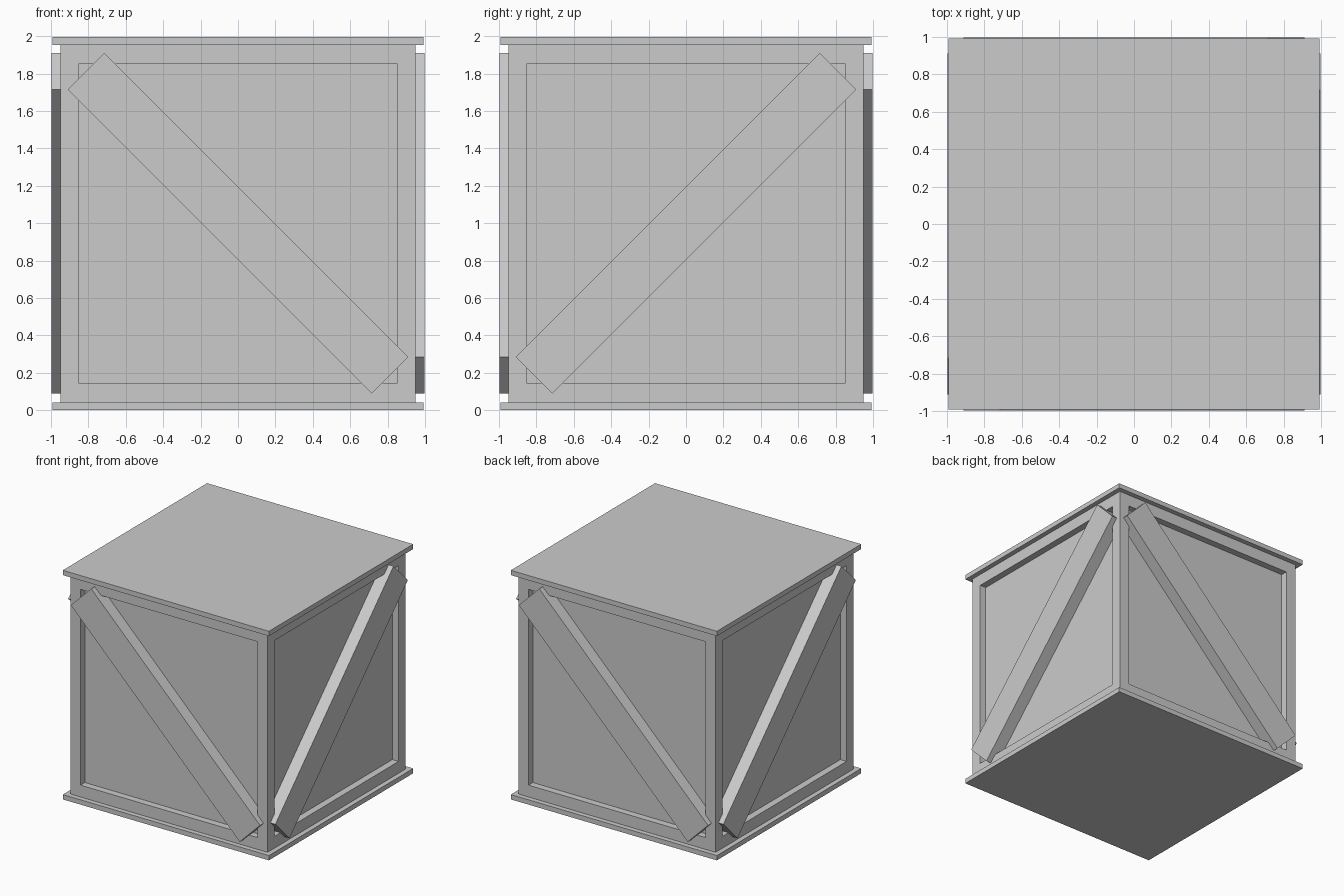
import bpy, bmesh
from math import radians
from mathutils import Matrix

if "Cube" in bpy.data.objects:
    bpy.data.objects.remove(bpy.data.objects["Cube"])

HALF = 0.95      # half width of the crate body
MID = 0.9975     # mid height
RECESS = 0.06    # depth of the side panels


def finish(bm, name):
    bmesh.ops.recalc_face_normals(bm, faces=bm.faces)
    mesh = bpy.data.meshes.new(name)
    bm.to_mesh(mesh)
    bm.free()
    obj = bpy.data.objects.new(name, mesh)
    bpy.context.collection.objects.link(obj)
    return obj


def box(name, size, matrix):
    bm = bmesh.new()
    bmesh.ops.create_cube(bm, size=1)
    bm.transform(matrix @ Matrix.Diagonal((*size, 1)))
    return finish(bm, name)


# Body: cube with a framed, recessed panel on each of its four sides
bm = bmesh.new()
bmesh.ops.create_cube(bm, size=2 * HALF)
bm.normal_update()
corners = list(bm.verts)
sides = [f for f in bm.faces if abs(f.normal.z) < 0.5]
bmesh.ops.inset_individual(bm, faces=sides, thickness=HALF - 0.812, depth=-RECESS)
# Square jambs: the frame stays on the outer plane, the panel sits behind it
for f in sides:
    n = f.normal.copy()
    bmesh.ops.translate(bm, verts=f.verts, vec=n * RECESS)
ret = [bmesh.ops.extrude_discrete_faces(bm, faces=[f])["faces"][0] for f in sides]
for f in ret:
    f.normal_update()
    bmesh.ops.translate(bm, verts=f.verts, vec=-f.normal * RECESS)
for v in corners:
    v.co.z *= 0.957 / HALF
bm.transform(Matrix.Translation((0, 0, MID)))
finish(bm, "crate_body")

# Lid and base slabs
for name, z in (("base_slab", 0.021), ("lid_slab", 2 * MID - 0.021)):
    box(name, (1.986, 1.986, 0.042), Matrix.Translation((0, 0, z)))

# Diagonal braces, from the recessed panel out past the frame
inner, outer = HALF - RECESS, 0.998
for i, name in enumerate(("front", "right", "back", "left")):
    tilt = 45 if i % 2 == 0 else -45
    m = (Matrix.Translation((0, 0, MID + 0.002))
         @ Matrix.Rotation(radians(90 * i), 4, "Z")
         @ Matrix.Translation((0, -(inner + outer) / 2, 0))
         @ Matrix.Rotation(radians(tilt), 4, "Y"))
    box(name + "_brace", (2.3, outer - inner, 0.277), m)
